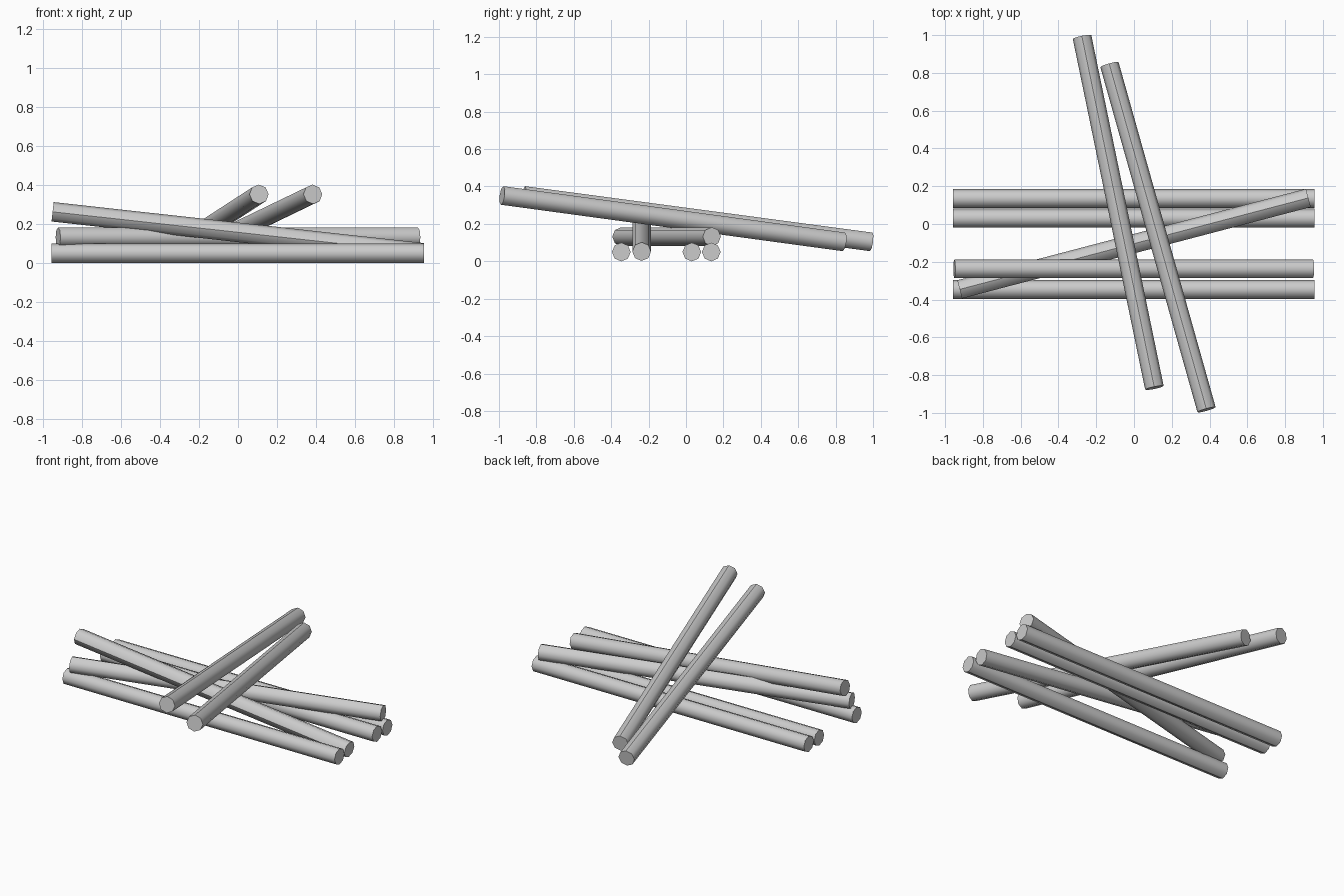
import bpy, bmesh, math
from mathutils import Vector

if "Cube" in bpy.data.objects:
    bpy.data.objects.remove(bpy.data.objects["Cube"])

R = 0.05
SIDES = 8


def log(name, start, end, seam_dir):
    """Octagonal log between two points, with its bark seam facing seam_dir."""
    a, b = Vector(start), Vector(end)
    axis = (b - a).normalized()
    up = Vector(seam_dir)
    up = (up - axis * up.dot(axis)).normalized()
    side = axis.cross(up)
    bm = bmesh.new()
    rings = []
    for centre in (a, b):
        rings.append([bm.verts.new(centre + R * (up * math.cos(t) + side * math.sin(t)))
                      for t in (math.tau * i / SIDES for i in range(SIDES))])
    r0, r1 = rings
    # smooth bark
    for i in range(SIDES):
        j = (i + 1) % SIDES
        bm.faces.new((r0[i], r0[j], r1[j], r1[i])).smooth = True
    # flat sawn ends with crisp rims
    for cap in (bm.faces.new(r0[::-1]), bm.faces.new(r1)):
        for e in cap.edges:
            e.smooth = False
    bm.edges.get((r0[0], r1[0])).smooth = False
    bmesh.ops.recalc_face_normals(bm, faces=bm.faces)
    mesh = bpy.data.meshes.new(name)
    bm.to_mesh(mesh)
    bm.free()
    obj = bpy.data.objects.new(name, mesh)
    bpy.context.collection.objects.link(obj)
    return obj


UP, DOWN, FRONT = (0, 0, 1), (0, 0, -1), (0, -1, 0)

# logs lying on the ground
for name, y in (("front", -0.346), ("middle", 0.031), ("back", 0.135)):
    log(f"ground_log_{name}", (-0.957, y, R), (0.955, y, R), DOWN)

# log leaning up towards the left
log("leaning_log", (-0.951, -0.237, 0.262), (0.948, -0.237, 0.052), FRONT)

# level log laid diagonally over the ground logs
log("diagonal_log", (-0.923, -0.346, 0.132), (0.923, 0.138, 0.132), UP)

# two logs crossing over the top of the pile
log("crossing_log_left", (0.108, -0.867, 0.352), (-0.275, 0.99, 0.104), UP)
log("crossing_log_right", (0.384, -0.983, 0.352), (-0.13, 0.844, 0.104), UP)
